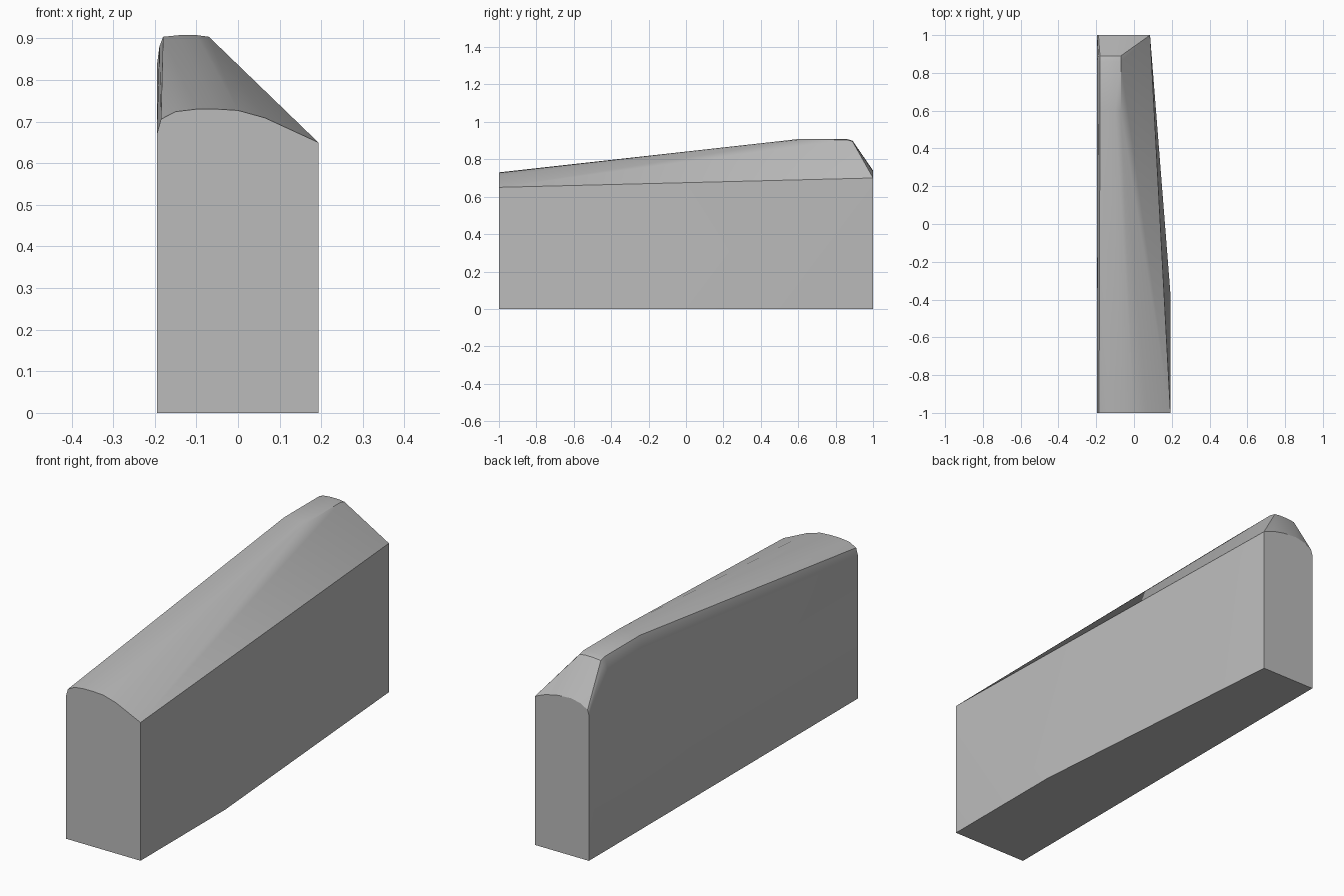
import bpy
import bmesh
import math

cube = bpy.data.objects.get("Cube")
if cube:
    bpy.data.objects.remove(cube, do_unlink=True)

# One plain grey
grey = bpy.data.materials.new("plain_grey")
grey.use_nodes = True
colour = (0.5, 0.5, 0.5, 1)
grey.diffuse_color = colour
grey.node_tree.nodes["Principled BSDF"].inputs["Base Color"].default_value = colour

LEFT, RIGHT, BACK_RIGHT = -0.195, 0.193, 0.085

# Base outline, tapering towards the back on one side
base = [(LEFT, -1, 0), (RIGHT, -1, 0), (RIGHT, -0.37, 0),
        (BACK_RIGHT, 1, 0), (LEFT, 1, 0)]

# Rounded upper profiles (x, z) at stations along the length
front = [(LEFT, 0.67), (-0.185, 0.706), (-0.15, 0.724), (-0.1, 0.73),
         (-0.05, 0.73), (0, 0.727), (0.065, 0.709), (RIGHT, 0.65)]
ridge = [(LEFT, 0.835), (-0.189, 0.88), (-0.18, 0.904), (-0.14, 0.908),
         (-0.1, 0.908), (-0.07, 0.904)]
back = [(LEFT, 0.685), (-0.188, 0.708), (-0.15, 0.73), (-0.1, 0.74),
        (-0.03, 0.735), (0.03, 0.722), (BACK_RIGHT, 0.7)]
stations = [(-1, front), (0.6, ridge), (0.86, ridge), (1, back)]

# Solid wedge block: the skin stretched over all the profiles
bm = bmesh.new()
for p in base:
    bm.verts.new(p)
for y, profile in stations:
    for x, z in profile:
        bm.verts.new((x, y, z))
# Softened rear edge of the ridge
for x, z in ridge[1:]:
    bm.verts.new((x, 0.89, z - 0.008))
hull = bmesh.ops.convex_hull(bm, input=bm.verts[:])
loose = [v for v in bm.verts if not v.link_faces]
bmesh.ops.delete(bm, geom=loose, context='VERTS')
bmesh.ops.dissolve_limit(bm, angle_limit=math.radians(0.3),
                         verts=bm.verts[:], edges=bm.edges[:])
bmesh.ops.recalc_face_normals(bm, faces=bm.faces[:])

mesh = bpy.data.meshes.new("wedge_block")
bm.to_mesh(mesh)
bm.free()
mesh.materials.append(grey)
block = bpy.data.objects.new("wedge_block", mesh)
bpy.context.collection.objects.link(block)

bpy.context.view_layer.objects.active = block
block.select_set(True)
bpy.ops.object.shade_smooth_by_angle(angle=math.radians(30))
